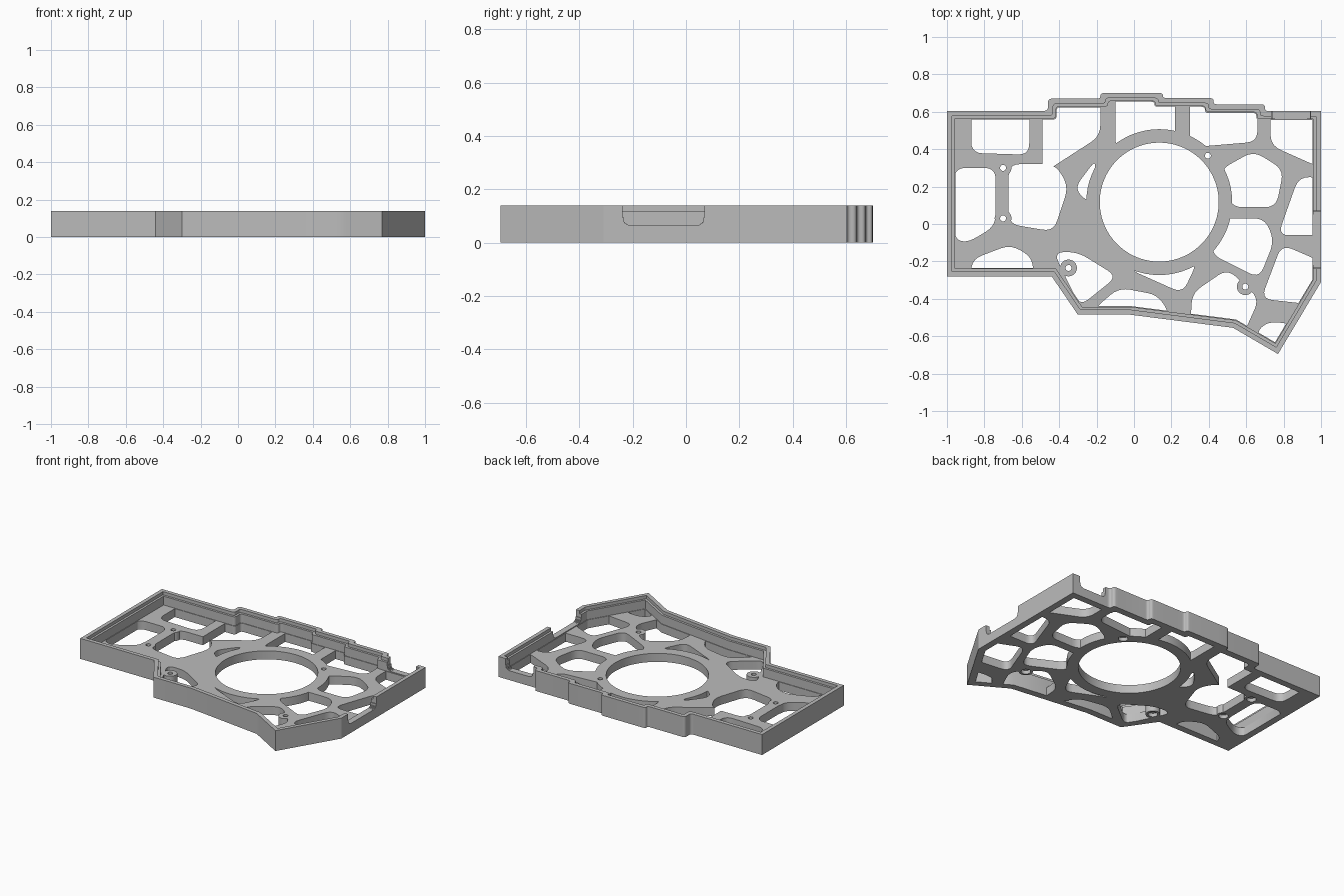
import bpy, math
from mathutils import Vector
from mathutils.geometry import delaunay_2d_cdt

if "Cube" in bpy.data.objects:
    bpy.data.objects.remove(bpy.data.objects["Cube"], do_unlink=True)

HEIGHT, FLOOR, LEDGE, FAR = 0.14, 0.058, 0.118, 0.8
SINK_DEPTH, GAP_BOTTOM, GAP_RADIUS = 0.025, 0.064, 0.03
HUB, HUB_RADIUS, RING_RADIUS = (0.135, 0.117), 0.318, 0.39
SCREWS = [(-.7, .3), (-.7, .03), (-.35, -.235), (.395, .365), (.595, -.335)]


def rounded(points, radius, chosen=lambda corner: True):
    """Replace the chosen corners of a closed polygon by smooth curves."""
    points = [Vector(p) for p in points]
    result = []
    for i, corner in enumerate(points):
        before = points[i - 1] - corner
        after = points[(i + 1) % len(points)] - corner
        if not chosen(corner):
            result.append(corner)
            continue
        a = corner + before.normalized() * min(radius, before.length * .45)
        b = corner + after.normalized() * min(radius, after.length * .45)
        for step in range(6):
            t = step / 5
            result.append(a * (1 - t) ** 2 + corner * 2 * t * (1 - t) + b * t * t)
    return result


def inset(points, distance):
    """Move every side of a counter-clockwise polygon inward."""
    points = [Vector(p) for p in points]
    result = []
    for i, corner in enumerate(points):
        u = (corner - points[i - 1]).normalized()
        v = (points[(i + 1) % len(points)] - corner).normalized()
        n, m = Vector((-u.y, u.x)), Vector((-v.y, v.x))
        result.append(corner + (n + m) * distance / (1 + n.dot(m)))
    return result


def circle(center, radius, sides=24):
    angles = [math.tau * i / sides for i in range(sides)]
    return [Vector((center[0] + radius * math.cos(a), center[1] + radius * math.sin(a)))
            for a in angles]


def rectangle(left, right, front, back):
    return [Vector(p) for p in ((left, front), (right, front), (right, back), (left, back))]


def inside(point, polygon):
    """Even-odd test of a point against a polygon."""
    result = False
    for i, b in enumerate(polygon):
        a = polygon[i - 1]
        if (a.y > point.y) != (b.y > point.y):
            if point.x < a.x + (b.x - a.x) * (point.y - a.y) / (b.y - a.y):
                result = not result
    return result


# Outline of the tray, counter-clockwise, ending with the stepped back edge
outline = [(-1, -.28), (-.44, -.28), (-.3, -.485), (-.02, -.485),
           (.53, -.555), (.77, -.695), (1, -.31)]
step_ends = [1, .7, .425, .155, -.18, -.46, -1]
step_depths = [.603, .64, .673, .7, .67, .605]
for i, depth in enumerate(step_depths):
    outline += [(step_ends[i], depth), (step_ends[i + 1], depth)]


def tray_outline(distance):
    return rounded(inset(outline, distance), .02,
                   lambda corner: corner.y > .5 and abs(corner.x) < .8)


# Slots along the back wall: left, right, and the front edge at both ends
back_slots = [(-.87, -.56, .38, .37), (-.49, -.18, .27, .47), (-.1, .22, .4, .4),
              (.3, .66, .41, .44), (.73, 1, .42, .3)]
openings = [[(left, FAR), (left, a), (right, b), (right, FAR)]
            for left, right, a, b in back_slots]

# Cells of the middle row
openings += [
    [(-.96, .3), (-.74, .3), (-.74, -.01), (-.89, -.1), (-.96, -.08)],
    [(-.67, .32), (-.42, .32), (-.35, .2), (-.43, -.04), (-.67, 0)],
    [(-.2, .35), (-.32, .19), (-.24, .11)],
    [(.46, .29), (.64, .39), (.8, .29), (.76, .09), (.52, .09)],
    [(.41, -.16), (.46, .03), (.7, .03), (.75, -.09), (.67, -.29)],
    [(1, .25), (1, -.06), (.77, -.06), (.88, .25)],
]
# Cells of the front row
openings += [
    [(-.87, -.4), (-.87, -.19), (-.66, -.11), (-.54, -.18), (-.54, -.4)],
    [(-.43, -.15), (-.3, -.15), (-.09, -.28), (-.29, -.44)],
    [(-.22, -.46), (-.08, -.34), (.13, -.38), (.2, -.5)],
    [(-.03, -.24), (.26, -.37), (.34, -.2)],
    [(.3, -.6), (.31, -.37), (.5, -.24), (.67, -.4), (.58, -.6)],
    [(.79, -.11), (1, -.2), (.95, -.43), (.68, -.4)],
    [(.65, -.58), (.72, -.52), (.88, -.54), (.77, -.75)],
]

# Every part of the tray as areas of the plan
areas = {
    "tray": [tray_outline(0)],
    "rim step": [tray_outline(.027)],
    "cavity": [tray_outline(.042)],
    "cell limit": [tray_outline(.046)],
    "cells": [rounded(shape, .06) for shape in openings],
    "kept": [circle(HUB, RING_RADIUS, 64)] + [circle(s, .045) for s in SCREWS],
    "holes": [circle(HUB, HUB_RADIUS, 96)] + [circle(s, .016) for s in SCREWS],
    "countersinks": [circle(s, .03) for s in SCREWS],
}
# Wall gaps at the side and the back, with rounded lower corners
gaps = []
for i in range(7):
    d = GAP_RADIUS * i / 6
    low = GAP_BOTTOM + GAP_RADIUS - math.sqrt(GAP_RADIUS ** 2 - (GAP_RADIUS - d) ** 2)
    gaps.append((rectangle(.93, 1.1, d - .238, .07 - d), low))
    gaps.append((rectangle(.735 + d, .945 - d, .53, .75), low))


def span(point):
    """Bottom and top of the solid at a point of the plan, or None."""
    def within(name):
        return any(inside(point, polygon) for polygon in areas[name])

    if not within("tray") or within("holes"):
        return None
    if within("cells") and within("cell limit") and not within("kept"):
        return None
    top = FLOOR if within("cavity") else LEDGE if within("rim step") else HEIGHT
    top = min([top] + [low for polygon, low in gaps if inside(point, polygon)])
    return (SINK_DEPTH if within("countersinks") else 0, top)


# Divide the plan along all area borders
coords, borders = [], []
for polygon in sum(areas.values(), [gap for gap, low in gaps]):
    first, count = len(coords), len(polygon)
    coords += polygon
    borders += [(first + i, first + (i + 1) % count) for i in range(count)]
plan, _, pieces, *_ = delaunay_2d_cdt(coords, borders, [], 0, 1e-5)

solid, owner = [], {}
for a, b, c in pieces:
    if (plan[b] - plan[a]).cross(plan[c] - plan[a]) < 0:
        b, c = c, b
    levels = span((plan[a] + plan[b] + plan[c]) / 3)
    if levels:
        solid.append(((a, b, c), levels))
        owner.update({(a, b): levels, (b, c): levels, (c, a): levels})

# Raise each piece between its levels and close the upright sides
verts, faces, known = [], [], {}


def vertex(index, z):
    key = (index, round(z, 5))
    if key not in known:
        known[key] = len(verts)
        verts.append((plan[index].x, plan[index].y, z))
    return known[key]


for piece, (low, high) in solid:
    faces.append([vertex(i, high) for i in piece])
    faces.append([vertex(i, low) for i in reversed(piece)])
    for i, b in enumerate(piece):
        a = piece[i - 1]
        next_low, next_high = owner.get((b, a), (high, low))
        sides = [(low, high)] if (b, a) not in owner else [
            (max(low, next_high), high), (low, min(high, next_low))]
        for start, end in sides:
            if end - start > 1e-5:
                faces.append([vertex(a, start), vertex(b, start), vertex(b, end), vertex(a, end)])

mesh = bpy.data.meshes.new("tray")
mesh.from_pydata(verts, [], faces)
mesh.update()
tray = bpy.data.objects.new("tray", mesh)
bpy.context.scene.collection.objects.link(tray)

# Plain grey finish
grey = bpy.data.materials.new("grey plastic")
grey.use_nodes = True
grey.diffuse_color = (.5, .5, .5, 1)
grey.node_tree.nodes["Principled BSDF"].inputs["Base Color"].default_value = (.5, .5, .5, 1)
mesh.materials.append(grey)

bpy.ops.object.select_all(action="DESELECT")
tray.select_set(True)
bpy.context.view_layer.objects.active = tray
bpy.ops.object.shade_smooth_by_angle(angle=math.radians(30))
